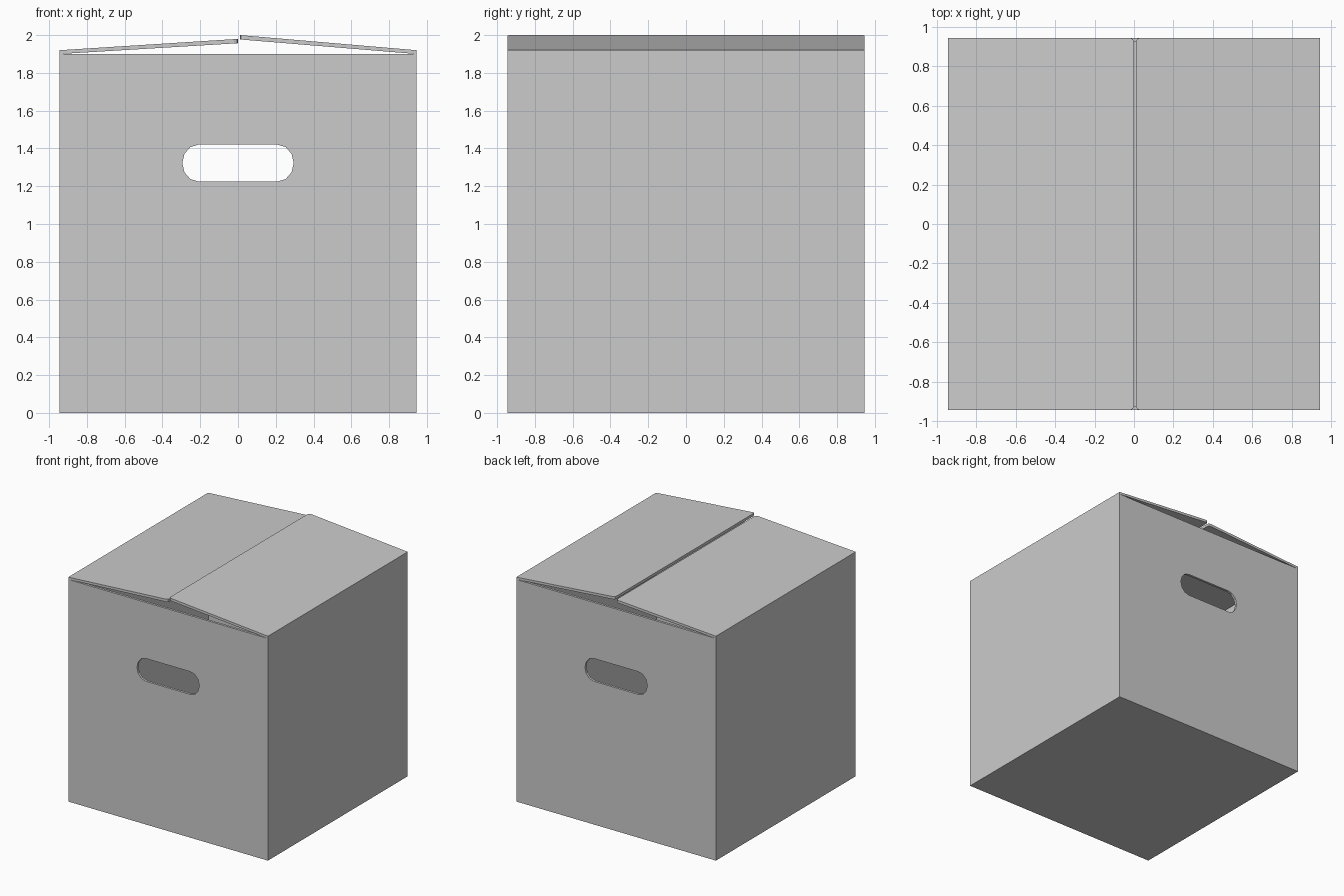
import bpy, bmesh, math

if "Cube" in bpy.data.objects:
    bpy.data.objects.remove(bpy.data.objects["Cube"])

HALF = 0.945     # half width and depth of the box
WALL = 0.02      # cardboard thickness
TOP = 1.9        # rim height


def prism(name, profile, depth, notch_x=None):
    """Extrude an (x, z) profile along y, optionally rounding the corners at x = notch_x."""
    bm = bmesh.new()
    face = bm.faces.new([bm.verts.new((x, -depth, z)) for x, z in profile])
    geom = bmesh.ops.extrude_face_region(bm, geom=[face])["geom"]
    bmesh.ops.translate(bm, vec=(0, 2 * depth, 0),
                        verts=[v for v in geom if isinstance(v, bmesh.types.BMVert)])
    bmesh.ops.recalc_face_normals(bm, faces=bm.faces)
    if notch_x is not None:
        edges = [e for e in bm.edges
                 if all(abs(v.co.x - notch_x) < 1e-4 for v in e.verts)
                 and abs(e.verts[0].co.y - e.verts[1].co.y) < 1e-4]
        bmesh.ops.bevel(bm, geom=edges, offset=0.02, segments=2, profile=0.5,
                        affect='EDGES')
    mesh = bpy.data.meshes.new(name)
    bm.to_mesh(mesh)
    bm.free()
    obj = bpy.data.objects.new(name, mesh)
    bpy.context.collection.objects.link(obj)
    return obj


def rect(half, z0, z1):
    return [(-half, z0), (half, z0), (half, z1), (-half, z1)]


# Hollow box body, open at the top
body = prism("box_body", rect(HALF, 0, TOP), HALF)
hollow = prism("hollow_cutter", rect(HALF - WALL, WALL, TOP + 0.2), HALF - WALL)

# Hand hole through the front and back walls
hole = []
for side, start in ((1, -90), (-1, 90)):
    for i in range(7):
        a = math.radians(start + 30 * i)
        hole.append((side * 0.21 + 0.085 * math.cos(a), 1.3225 + 0.0975 * math.sin(a)))
handle = prism("hand_hole_cutter", hole, HALF + 0.2)

for cutter in (hollow, handle):
    cutter.hide_render = True
    mod = body.modifiers.new("cut", 'BOOLEAN')
    mod.operation = 'DIFFERENCE'
    mod.solver = 'EXACT'
    mod.object = cutter
    bpy.context.view_layer.objects.active = body
    bpy.ops.object.modifier_apply(modifier=mod.name)
    bpy.data.objects.remove(cutter)

# Lid flaps, slightly raised at the middle
for name, outer, inner, z in (("left_flap", -HALF, 0.0, 1.957),
                              ("right_flap", HALF, 0.01, 1.977)):
    prism(name, [(outer, TOP), (inner, z), (inner, z + 0.023), (outer, TOP + 0.02)],
          HALF, notch_x=inner)
